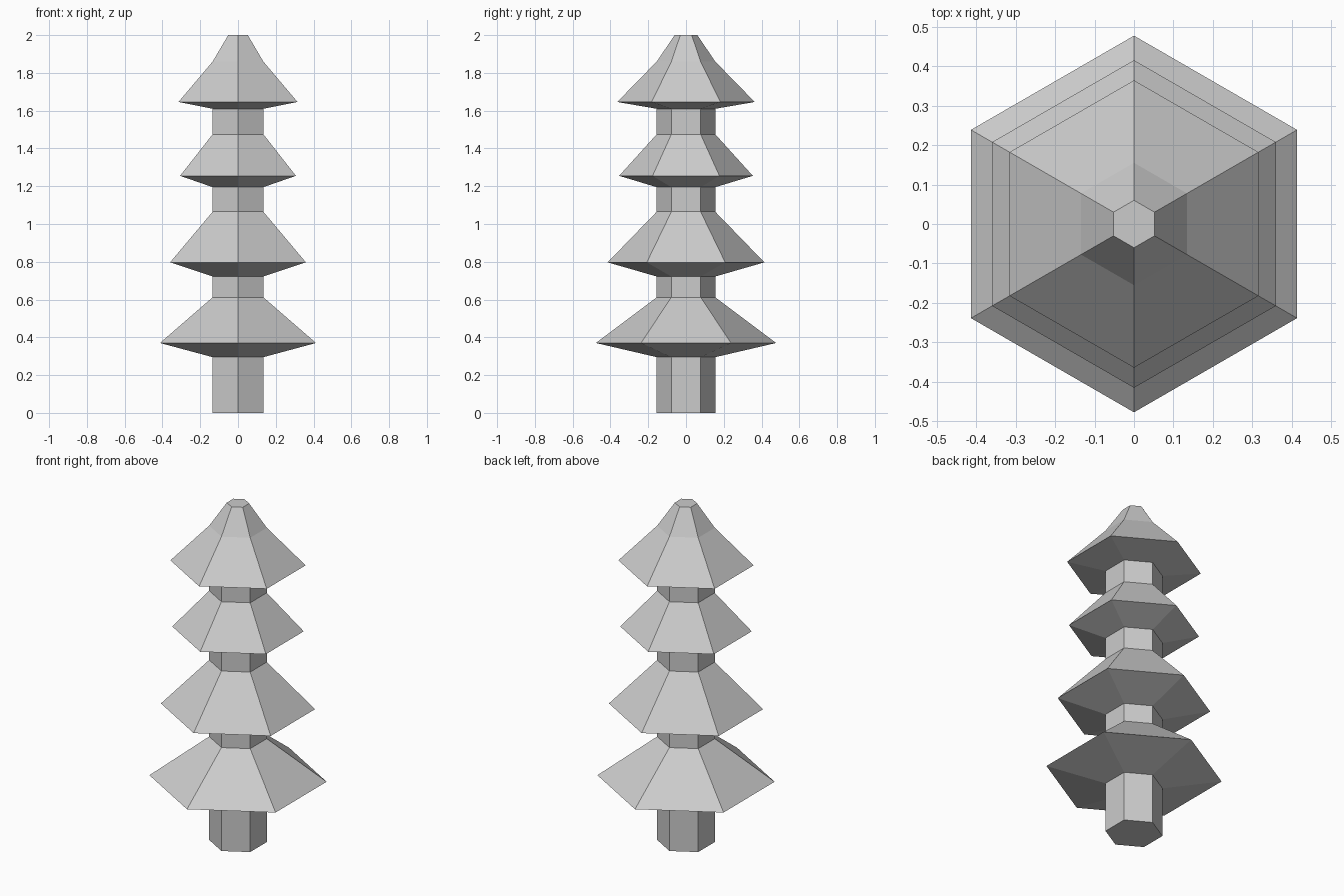
import bpy, bmesh
from math import cos, sin, pi

if "Cube" in bpy.data.objects:
    bpy.data.objects.remove(bpy.data.objects["Cube"])

SIDES = 6
TRUNK = 0.155

# Tiers: (underside z, rim z, rim radius, z where the slope meets the trunk)
tiers = [
    (0.295, 0.37, 0.477, 0.612),
    (0.722, 0.797, 0.415, 1.065),
    (1.195, 1.255, 0.354, 1.475),
    (1.61, 1.646, 0.364, 1.86),
]

# Silhouette from the trunk base to the blunt tip: (radius, z)
profile = [(TRUNK, 0.0)]
for under, rim, radius, top in tiers:
    profile += [(TRUNK, under), (radius, rim), (TRUNK, top)]
profile.append((0.06, 2.0))


def lathe(name, profile, sides):
    """Closed faceted solid of revolution with corners on the y axis."""
    bm = bmesh.new()
    rings = []
    for r, z in profile:
        angles = [pi / 2 + 2 * pi * i / sides for i in range(sides)]
        rings.append([bm.verts.new((r * cos(a), r * sin(a), z)) for a in angles])
    for low, high in zip(rings, rings[1:]):
        for i in range(sides):
            j = (i + 1) % sides
            bm.faces.new((low[i], low[j], high[j], high[i]))
    bm.faces.new(rings[0][::-1])
    bm.faces.new(rings[-1])
    bmesh.ops.recalc_face_normals(bm, faces=bm.faces)
    mesh = bpy.data.meshes.new(name)
    bm.to_mesh(mesh)
    bm.free()
    obj = bpy.data.objects.new(name, mesh)
    bpy.context.collection.objects.link(obj)
    return obj


# Trunk and four foliage tiers as one continuous shell
lathe("tiered_tree", profile, SIDES)
